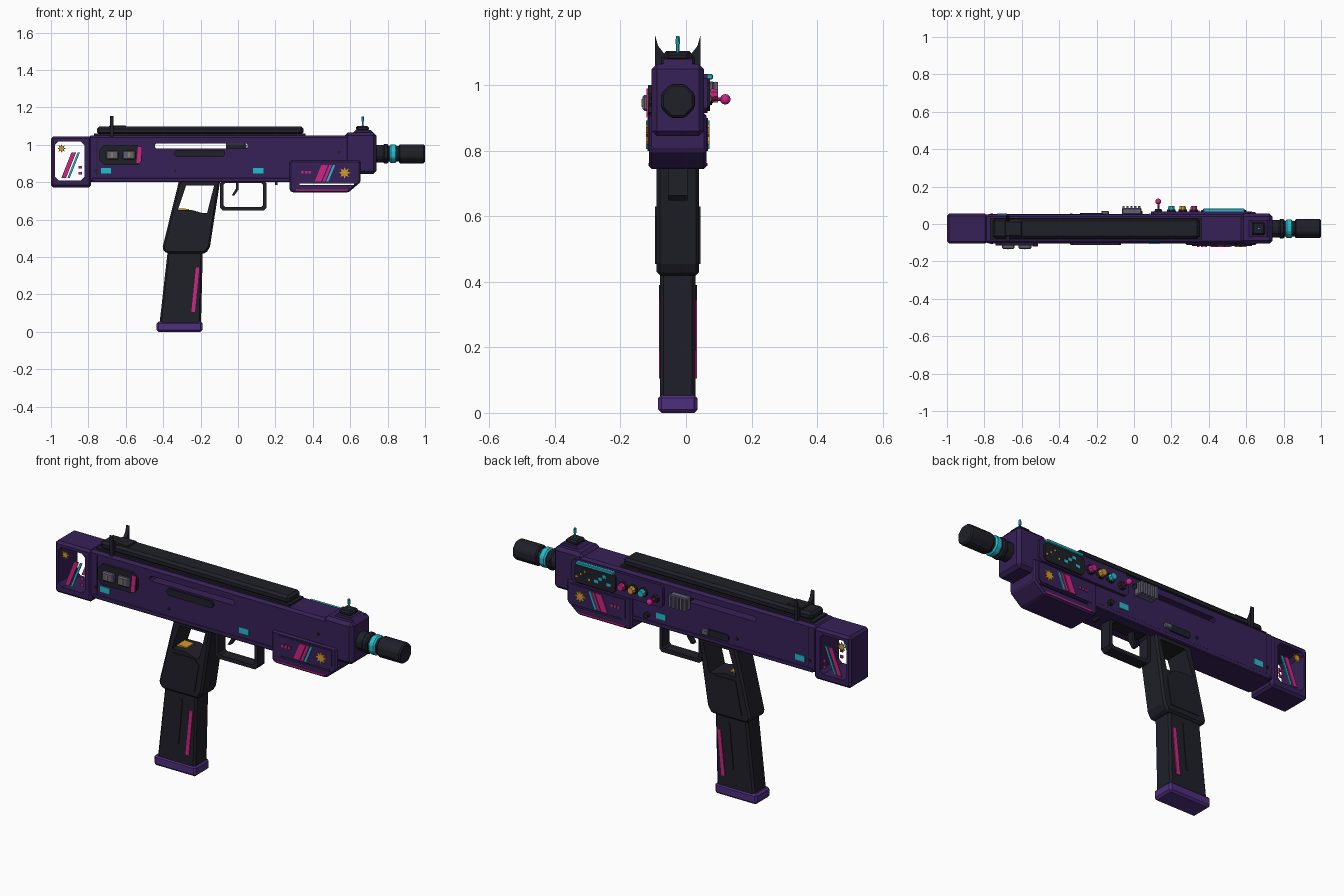
import bpy, bmesh
from math import cos, sin, pi, radians
from mathutils import Matrix, Vector

cube = bpy.data.objects.get("Cube")
if cube:
    bpy.data.objects.remove(cube, do_unlink=True)

MID = -0.025  # centre plane of the body in y


def material(name, r, g, b):
    m = bpy.data.materials.new(name)
    m.use_nodes = True
    m.diffuse_color = (r, g, b, 1)
    m.node_tree.nodes["Principled BSDF"].inputs["Base Color"].default_value = (r, g, b, 1)
    return m


PURPLE = material("deep purple", 0.038, 0.015, 0.095)
VIOLET = material("violet", 0.075, 0.028, 0.21)
BLACK = material("blue black", 0.014, 0.014, 0.022)
PINK = material("hot pink", 0.62, 0.018, 0.23)
CYAN = material("cyan", 0.018, 0.5, 0.6)
GOLD = material("gold", 0.65, 0.33, 0.025)
GREY = material("lavender grey", 0.13, 0.12, 0.18)


def finish(bm, name, mat, bevel=0):
    bmesh.ops.recalc_face_normals(bm, faces=bm.faces)
    mesh = bpy.data.meshes.new(name)
    bm.to_mesh(mesh)
    bm.free()
    mesh.materials.append(mat)
    ob = bpy.data.objects.new(name, mesh)
    bpy.context.collection.objects.link(ob)
    if bevel:
        mod = ob.modifiers.new("edge bevel", "BEVEL")
        mod.width, mod.segments, mod.limit_method = bevel, 1, "ANGLE"
    return ob


def prism(name, pts, a, b, mat, bevel=0, axis="y"):
    """Extrude a profile (xz along y, or yz along x) from a to b."""
    bm = bmesh.new()
    place = (lambda p, d: (p[0], d, p[1])) if axis == "y" else (lambda p, d: (d, p[0], p[1]))
    face = bm.faces.new([bm.verts.new(place(p, a)) for p in pts])
    out = bmesh.ops.extrude_face_region(bm, geom=[face])["geom"]
    shift = Vector((0, b - a, 0) if axis == "y" else (b - a, 0, 0))
    bmesh.ops.translate(bm, vec=shift, verts=[v for v in out if isinstance(v, bmesh.types.BMVert)])
    return finish(bm, name, mat, bevel)


def rect(x0, x1, z0, z1, cut=0):
    if not cut:
        return [(x0, z0), (x1, z0), (x1, z1), (x0, z1)]
    return [(x0 + cut, z0), (x1 - cut, z0), (x1, z0 + cut), (x1, z1 - cut),
            (x1 - cut, z1), (x0 + cut, z1), (x0, z1 - cut), (x0, z0 + cut)]


def slab(name, pts, half, mat, bevel=0):
    return prism(name, pts, MID - half, MID + half, mat, bevel)


def decal(name, pts, half, mat, sides=(-1, 1), t=0.004):
    """Thin plate on the front (-1) and back (1) flank."""
    for s in sides:
        side = "front" if s < 0 else "back"
        prism(f"{name}_{side}", pts, MID + s * (half - 0.002), MID + s * (half + t), mat)


def cylinder(name, center, r1, r2, depth, axis, mat, n=8, bevel=0):
    bm = bmesh.new()
    bmesh.ops.create_cone(bm, cap_ends=True, segments=n, radius1=r1, radius2=r2, depth=depth)
    rot = {"x": Matrix.Rotation(pi / 2, 4, "Y"), "y": Matrix.Rotation(-pi / 2, 4, "X"), "z": Matrix()}[axis]
    spin = Matrix.Rotation(pi / n, 4, "Z")
    bm.transform(Matrix.Translation(center) @ rot @ spin)
    return finish(bm, name, mat, bevel)


def ball(name, center, r, mat):
    bm = bmesh.new()
    bmesh.ops.create_uvsphere(bm, u_segments=10, v_segments=6, radius=r)
    bm.transform(Matrix.Translation(center))
    return finish(bm, name, mat)


def cut(ob, pts, half=0.3):
    """Cut an opening right through a part, then drop the cutter."""
    cutter = slab("opening_cutter", pts, half, BLACK)
    mod = ob.modifiers.new("opening", "BOOLEAN")
    mod.operation, mod.solver, mod.object = "DIFFERENCE", "EXACT", cutter
    bpy.context.view_layer.objects.active = ob
    for m in [m.name for m in ob.modifiers]:
        bpy.ops.object.modifier_apply(modifier=m)
    bpy.data.objects.remove(cutter, do_unlink=True)


def star(x, z, r):
    return [(x + cos(k * pi / 8) * r * (0.5 if k % 2 else 1),
             z + sin(k * pi / 8) * r * (0.5 if k % 2 else 1)) for k in range(16)]


def slant(x, z0, z1, w, lean):
    return [(x, z0), (x + w, z0), (x + w + lean, z1), (x + lean, z1)]


# Receiver with the through slot
receiver = slab("receiver", rect(-0.80, 0.62, 0.80, 1.05), 0.077, PURPLE, 0.012)
cut(receiver, rect(-0.445, 0.052, 0.98, 1.006, 0.008))
slab("receiver_lower_ledge", rect(-0.78, 0.30, 0.80, 0.825), 0.079, PURPLE, 0.004)
slab("front_block", rect(0.57, 0.74, 0.845, 1.065), 0.08, PURPLE, 0.016)
slab("front_sight_mount", [(0.60, 1.05), (0.74, 1.05), (0.71, 1.08), (0.63, 1.08)], 0.045, PURPLE)

# Rear stock frame with its window
stock = slab("stock", rect(-1.0, -0.785, 0.772, 1.045), 0.08, PURPLE, 0.012)
cut(stock, rect(-0.978, -0.822, 0.81, 1.018, 0.018))
decal("stock_star", star(-0.943, 0.98, 0.024), 0.07, GOLD)
decal("stock_wide_stripe", slant(-0.945, 0.822, 0.96, 0.025, 0.055), 0.07, PINK)
decal("stock_thin_stripe", slant(-0.912, 0.822, 0.96, 0.012, 0.055), 0.07, CYAN)
for i, z in enumerate((0.84, 0.872)):
    decal(f"stock_dash_{i}", rect(-0.852, -0.835, z, z + 0.014), 0.07, PINK)

# Top rail and sights
slab("top_rail_base", rect(-0.77, 0.36, 1.045, 1.06), 0.058, BLACK)
slab("top_rail", rect(-0.755, 0.35, 1.055, 1.097), 0.052, BLACK, 0.012)
horns = [(-0.07, 1.045), (0.07, 1.045), (0.07, 1.155), (0.06, 1.12), (0.042, 1.097),
         (-0.042, 1.097), (-0.06, 1.12), (-0.07, 1.155)]
prism("rear_sight", [(MID + y, z) for y, z in horns], -0.685, -0.665, BLACK, axis="x")
slab("rear_sight_base", rect(-0.69, -0.60, 1.09, 1.104), 0.04, BLACK, 0.004)
slab("front_sight_base", rect(0.63, 0.70, 1.075, 1.10), 0.035, BLACK, 0.008)
cylinder("front_sight_post", (0.667, MID, 1.115), 0.006, 0.005, 0.04, "z", CYAN)
cylinder("front_sight_bead", (0.667, MID, 1.138), 0.008, 0.006, 0.025, "z", CYAN)

# Barrel sections
for name, x0, x1, r, mat in [("barrel_neck", 0.72, 0.79, 0.05, BLACK), ("barrel_core", 0.77, 0.87, 0.044, BLACK),
                             ("barrel_band", 0.81, 0.848, 0.053, CYAN), ("muzzle", 0.86, 1.0, 0.055, BLACK),
                             ("barrel_collar", 0.775, 0.805, 0.056, BLACK)]:
    cylinder(name, ((x0 + x1) / 2, MID, 0.952), r, r, x1 - x0, "x", mat, 8, 0.007)
cylinder("muzzle_ring", (0.9985, MID, 0.952), 0.026, 0.026, 0.003, "x", PURPLE)

# Handguard with raised panel, slit and graphics
guard_profile = [(0.275, 0.757), (0.29, 0.745), (0.59, 0.745), (0.655, 0.80), (0.655, 0.915), (0.275, 0.915)]
handguard = slab("handguard", guard_profile, 0.088, PURPLE, 0.008)
cut(handguard, rect(0.33, 0.62, 0.786, 0.793))
decal("handguard_panel", [(0.31, 0.80), (0.615, 0.80), (0.63, 0.82), (0.63, 0.90), (0.31, 0.90)], 0.088, PURPLE)
decal("handguard_trim", rect(0.31, 0.585, 0.754, 0.762), 0.088, PINK, t=0.002)
decal("handguard_star", star(0.57, 0.85, 0.032), 0.093, GOLD)
for name, x, w, mat in [("wide", 0.41, 0.035, PINK), ("middle", 0.452, 0.014, PINK), ("thin", 0.472, 0.012, CYAN)]:
    decal(f"handguard_{name}_stripe", slant(x, 0.805, 0.892, w, 0.036), 0.093, mat)
for i in range(3):
    decal(f"handguard_dash_{i}", rect(0.338 + i * 0.02, 0.351 + i * 0.02, 0.846, 0.86), 0.093, PINK)

# Trigger guard and trigger
loop = slab("trigger_guard", rect(-0.095, 0.153, 0.648, 0.81, 0.015), 0.03, BLACK)
cut(loop, rect(-0.078, 0.134, 0.668, 0.796, 0.01))
slab("trigger", [(-0.012, 0.81), (0.004, 0.81), (0.002, 0.76), (-0.02, 0.728), (-0.034, 0.728), (-0.012, 0.765)],
     0.014, BLACK)
slab("underside_pin", rect(0.198, 0.212, 0.785, 0.81), 0.02, BLACK)

# Grip with its opening, magazine and base pad
grip = slab("grip", [(-0.315, 0.81), (-0.405, 0.445), (-0.385, 0.42), (-0.17, 0.42), (-0.15, 0.455), (-0.095, 0.81)],
            0.065, BLACK, 0.01)
cut(grip, [(-0.278, 0.782), (-0.322, 0.65), (-0.25, 0.652), (-0.19, 0.635), (-0.165, 0.635), (-0.128, 0.782)])
decal("grip_panel", [(-0.355, 0.455), (-0.19, 0.455), (-0.165, 0.60), (-0.19, 0.63), (-0.32, 0.63)], 0.065, BLACK)
slab("cartridge", [(-0.325, 0.645), (-0.26, 0.645), (-0.262, 0.657), (-0.315, 0.66)], 0.03, GOLD)
slab("magazine", [(-0.42, 0.04), (-0.198, 0.04), (-0.188, 0.44), (-0.375, 0.44)], 0.054, BLACK, 0.01)
slab("magazine_base", rect(-0.435, -0.19, 0.0, 0.055), 0.06, VIOLET, 0.01)
decal("magazine_stripe", [(-0.25, 0.105), (-0.23, 0.105), (-0.207, 0.345), (-0.225, 0.345)], 0.054, PINK)
decal("magazine_rib", [(-0.30, 0.15), (-0.29, 0.15), (-0.268, 0.39), (-0.278, 0.39)], 0.054, BLACK)

# Small markers and screws on both flanks
for i, x in enumerate((-0.705, 0.108)):
    decal(f"marker_{i}", rect(x - 0.027, x + 0.027, 0.846, 0.877), 0.077, CYAN)
for s in (-1, 1):
    for i, x in enumerate((-0.76, -0.335, 0.54)):
        cylinder(f"screw_{i}_{'front' if s < 0 else 'back'}", (x, MID + s * 0.078, 0.86 if x < 0 else 0.96),
                 0.008, 0.008, 0.008, "y", BLACK)
decal("seam", rect(-0.757, -0.752, 0.83, 1.03), 0.077, BLACK, t=0.001)

# Front flank: key plate and side bar
decal("key_plate", rect(-0.74, -0.512, 0.892, 1.0, 0.025), 0.077, BLACK, (-1,), 0.014)
for i, x in enumerate((-0.673, -0.583)):
    prism(f"key_{i}", rect(x - 0.034, x + 0.034, 0.922, 0.97), -0.133, -0.11, GREY, 0.006)
    decal(f"key_mark_{i}", rect(x - 0.003, x + 0.003, 0.934, 0.958), 0.107, GOLD, (-1,))
decal("key_plate_bar", slant(-0.543, 0.902, 0.99, 0.022, 0.008), 0.091, PINK, (-1,))
decal("side_bar", rect(-0.34, -0.07, 0.935, 0.972, 0.01), 0.077, BLACK, (-1,), 0.009)

# Back flank: control panel with screen
decal("control_base", rect(0.09, 0.625, 0.915, 1.035, 0.015), 0.077, PURPLE, (1,), 0.014)
decal("screen", rect(0.36, 0.60, 0.922, 1.022, 0.015), 0.091, BLACK, (1,), 0.008)
prism("screen_hood", rect(0.37, 0.59, 1.018, 1.034), 0.05, 0.082, CYAN, 0.003)
for i in range(4):
    x, z = 0.39 + i * 0.024, 0.95 + (i * 2 % 3) * 0.018
    decal(f"screen_cyan_{i}", rect(x, x + 0.022, z, z + 0.016), 0.099, CYAN, (1,), 0.002)
    decal(f"screen_gold_{i}", rect(x + 0.12, x + 0.13, z, z + 0.01), 0.099, GOLD, (1,), 0.002)

# Back flank: knobs, stick, cocking handle and selector
for i, (mat, x) in enumerate([(CYAN, 0.20), (GOLD, 0.26), (PINK, 0.32)]):
    cylinder(f"knob_collar_{i}", (x, 0.07, 0.972), 0.026, 0.024, 0.014, "y", BLACK)
    cylinder(f"knob_{i}", (x, 0.083, 0.972), 0.021, 0.017, 0.028, "y", mat)
cylinder("stick_collar", (0.13, 0.07, 0.957), 0.024, 0.018, 0.02, "y", BLACK)
cylinder("stick", (0.13, 0.092, 0.957), 0.006, 0.006, 0.05, "y", PINK)
ball("stick_ball", (0.13, 0.12, 0.957), 0.016, PINK)
prism("handle_stem", rect(-0.055, 0.045, 0.978, 1.002), -0.02, 0.07, BLACK)
prism("handle_body", rect(-0.065, 0.04, 0.945, 1.012), 0.05, 0.086, GREY, 0.005)
for i in range(5):
    prism(f"handle_ridge_{i}", rect(-0.062 + i * 0.021, -0.05 + i * 0.021, 0.948, 1.01), 0.08, 0.097, GREY)
decal("rear_plate", rect(-0.29, -0.165, 0.835, 0.87, 0.008), 0.077, BLACK, (1,), 0.008)
prism("selector_lever", rect(-0.175, -0.135, 0.838, 0.866), 0.05, 0.07, GREY, 0.004)
cylinder("selector_pin", (0.19, 0.06, 0.85), 0.016, 0.014, 0.02, "y", BLACK)
